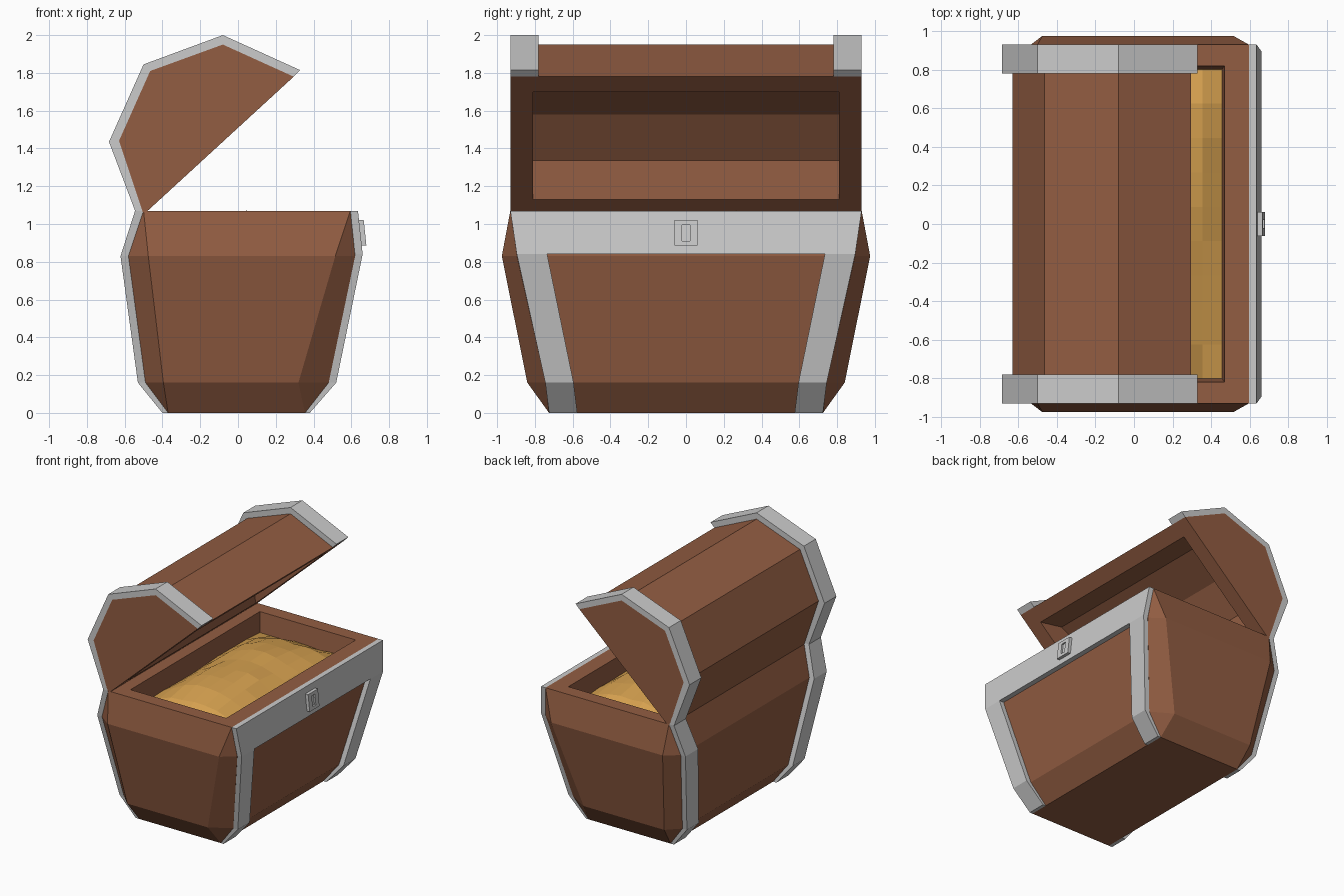
import bpy, bmesh, random
from mathutils import Vector

if "Cube" in bpy.data.objects:
    bpy.data.objects.remove(bpy.data.objects["Cube"])

random.seed(4)


def material(name, rgb):
    m = bpy.data.materials.new(name)
    m.diffuse_color = (*rgb, 1)
    m.use_nodes = True
    m.node_tree.nodes["Principled BSDF"].inputs["Base Color"].default_value = m.diffuse_color
    return m


WOOD = material("wood", (0.29, 0.11, 0.055))
GOLD = material("gold", (0.68, 0.36, 0.08))


def finish(name, bm, mat=None):
    bmesh.ops.remove_doubles(bm, verts=bm.verts, dist=0.0005)
    bmesh.ops.recalc_face_normals(bm, faces=bm.faces)
    me = bpy.data.meshes.new(name)
    bm.to_mesh(me)
    bm.free()
    ob = bpy.data.objects.new(name, me)
    bpy.context.collection.objects.link(ob)
    if mat:
        me.materials.append(mat)
    return ob


def skin(bm, a, b):
    """Bridge two closed loops of points, skipping collapsed sides."""
    n = len(a)
    for i in range(n):
        j = (i + 1) % n
        pts = []
        for p in (a[i], a[j], b[j], b[i]):
            p = Vector(p)
            if all((p - q).length > 0.0005 for q in pts):
                pts.append(p)
        if len(pts) > 2:
            bm.faces.new([bm.verts.new(p) for p in pts])


def cap(bm, loop):
    pts = []
    for p in map(Vector, loop):
        if all((p - q).length > 0.0005 for q in pts):
            pts.append(p)
    bm.faces.new([bm.verts.new(p) for p in pts])


def loft(name, rings, mat=None):
    bm = bmesh.new()
    for a, b in zip(rings, rings[1:]):
        skin(bm, a, b)
    cap(bm, rings[0])
    cap(bm, rings[-1])
    return finish(name, bm, mat)


# Chest body: eight-sided rings, continuing over the rim into the cavity
def ring(z, xa, xb, ys, ia, ib, ye):
    return [(xa, -ys, z), (ia, -ye, z), (ib, -ye, z), (xb, -ys, z),
            (xb, ys, z), (ib, ye, z), (ia, ye, z), (xa, ys, z)]


loft("chest_body", [
    ring(0.00, -0.37, 0.355, 0.725, -0.37, 0.355, 0.725),
    ring(0.16, -0.49, 0.48, 0.745, -0.395, 0.32, 0.84),
    ring(0.83, -0.58, 0.62, 0.895, -0.475, 0.515, 0.975),
    ring(1.07, -0.50, 0.595, 0.93, -0.50, 0.595, 0.93),
    ring(1.07, -0.38, 0.47, 0.82, -0.38, 0.47, 0.82),
    ring(0.75, -0.35, 0.44, 0.78, -0.35, 0.44, 0.78)], WOOD)


# Metal straps on the body: (z, wood x, metal x, outer y, inner y)
def strap(name, stations, side=1):
    loft(name, [[(w, side * yo, z), (m, side * yo, z), (m, side * yi, z), (w, side * yi, z)]
                for z, w, m, yo, yi in stations])


front = [(0, 0.355, 0.38, 0.725, 0.575), (0.16, 0.48, 0.52, 0.745, 0.595), (0.84, 0.619, 0.66, 0.896, 0.735)]
back = [(0, -0.37, -0.40, 0.725, 0.575), (0.16, -0.49, -0.53, 0.745, 0.595),
        (0.83, -0.58, -0.622, 0.895, 0.735), (1.07, -0.50, -0.545, 0.93, 0.78)]
for side, tag in ((1, "right"), (-1, "left")):
    strap("front_strap_" + tag, front, side)
    strap("back_strap_" + tag, back, side)
strap("front_band", [(0.84, 0.619, 0.66, 0.896, -0.896), (1.07, 0.595, 0.635, 0.93, -0.93)])

# Open lid: faceted barrel with a shallower hollow of the same shape
prof = [(-0.50, 1.05), (-0.63, 1.44), (-0.465, 1.81), (-0.08, 1.95), (0.295, 1.78)]
P = [Vector(p) for p in prof]
mid = (P[0] + P[-1]) / 2
u = (P[-1] - P[0]).normalized()
n = Vector((-u.y, u.x))
hollow = [mid + u * (p - mid).dot(u) * 0.78 + n * (p - mid).dot(n) * 0.42 for p in P]


def at(points, y):
    return [(p[0], y, p[1]) for p in points]


bm = bmesh.new()
for pts, y in ((P, 0.93), (hollow, 0.81)):
    for i in range(4):
        a, b = pts[i], pts[i + 1]
        cap(bm, [(a.x, -y, a.y), (b.x, -y, b.y), (b.x, y, b.y), (a.x, y, a.y)])
    cap(bm, at(pts, -y))
    cap(bm, at(pts, y))


def mouth(pts, y):
    a, b = pts[0], pts[-1]
    return [(a.x, -y, a.y), (b.x, -y, b.y), (b.x, y, b.y), (a.x, y, a.y)]


skin(bm, mouth(P, 0.93), mouth(hollow, 0.81))
finish("lid", bm, WOOD)

# Metal straps round both ends of the lid
outer = [(-0.545, 1.07), (-0.683, 1.435), (-0.50, 1.845), (-0.08, 2.0), (0.328, 1.815)]
inner = [(-0.505, 1.07)] + prof[1:]
for side, tag in ((1, "right"), (-1, "left")):
    loft("lid_strap_" + tag,
         [[(a[0], side * 0.93, a[1]), (b[0], side * 0.93, b[1]),
           (b[0], side * 0.78, b[1]), (a[0], side * 0.78, a[1])]
          for a, b in zip(inner, outer)])


# Lock plate with a sunken keyhole, tilted with the front band
def plate(x, h, z0, z1):
    def tilt(z):
        return x - 0.104 * (z - 0.95)
    return [(tilt(z0), -h, z0), (tilt(z0), h, z0), (tilt(z1), h, z1), (tilt(z1), -h, z1)]


loft("lock_plate", [plate(0.64, 0.062, 0.885, 1.02), plate(0.673, 0.062, 0.885, 1.02),
                    plate(0.673, 0.02, 0.91, 0.995), plate(0.66, 0.02, 0.91, 0.995)])

# Faceted heap of gold filling the cavity
bm = bmesh.new()
NX, NY = 8, 9
grid = []
for i in range(NX + 1):
    row = []
    for j in range(NY + 1):
        a, b = 2 * i / NX - 1, 2 * j / NY - 1
        z = 0.92 + 0.148 * (1 - a * a) * (1 - b ** 4) + random.uniform(-0.012, 0.008)
        row.append(bm.verts.new((0.045 + 0.412 * a, 0.802 * b, z)))
    grid.append(row)
for i in range(NX):
    for j in range(NY):
        bm.faces.new((grid[i][j], grid[i + 1][j], grid[i + 1][j + 1], grid[i][j + 1]))
ob = finish("gold_heap", bm, GOLD)
if ob.data.polygons[0].normal.z < 0:
    ob.data.flip_normals()
